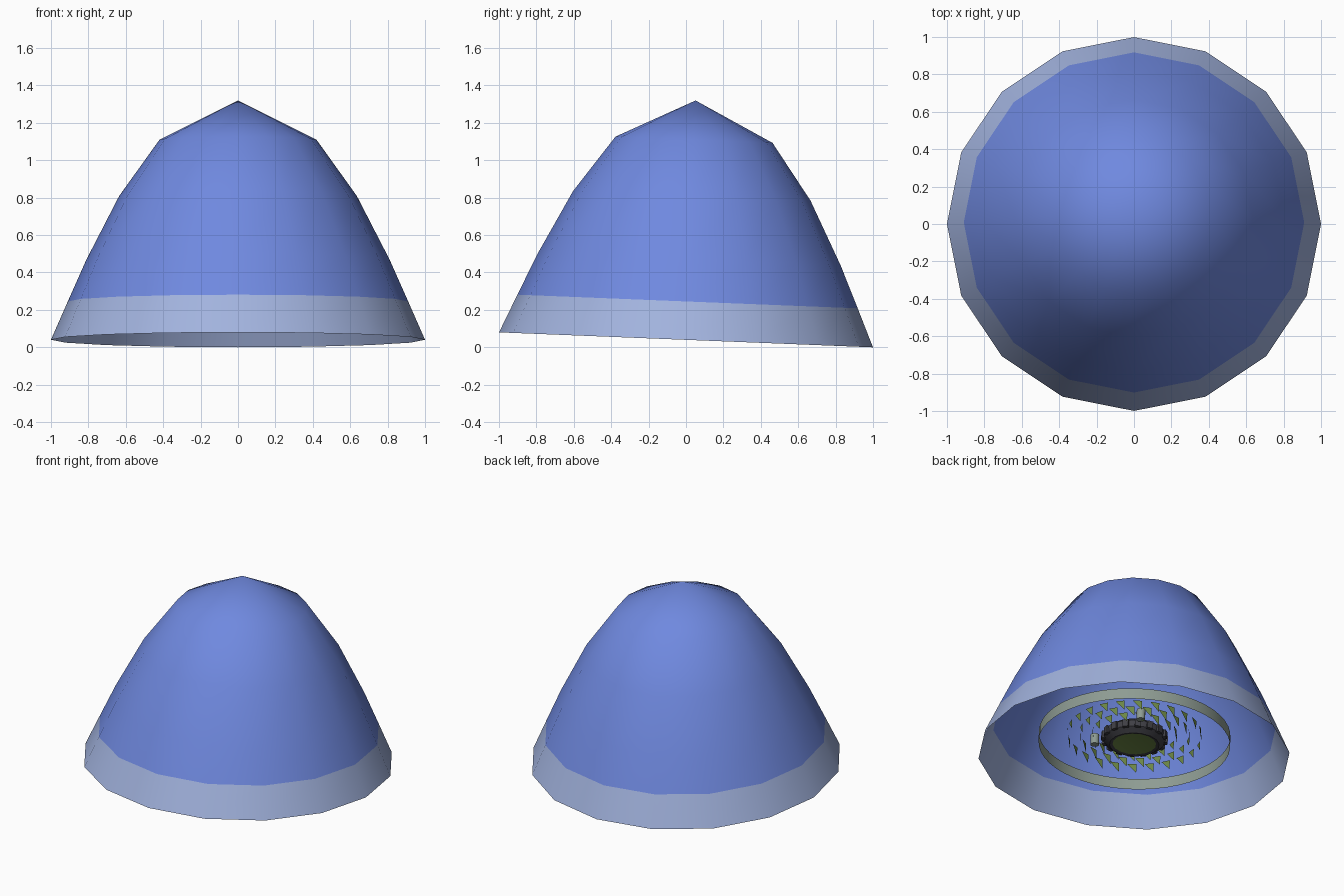
import bpy, bmesh, math
from mathutils import Matrix, Vector

cube = bpy.data.objects.get("Cube")
if cube:
    bpy.data.objects.remove(cube)

# The whole model leans slightly backward on its rim
LEAN = Matrix.Translation((0, 0, 0.04)) @ Matrix.Rotation(-0.04, 4, 'X')


def material(name, rgb):
    m = bpy.data.materials.new(name)
    m.use_nodes = True
    m.diffuse_color = (*rgb, 1)
    m.node_tree.nodes["Principled BSDF"].inputs["Base Color"].default_value = (*rgb, 1)
    return m


BLUE = material("blue", (0.16, 0.25, 0.74))
PALE = material("pale blue", (0.36, 0.45, 0.73))
GREY = material("green grey", (0.27, 0.33, 0.29))
OLIVE = material("olive", (0.15, 0.24, 0.06))
DARK = material("charcoal", (0.05, 0.05, 0.06))


def finish(name, bm, mats, smooth=None):
    mesh = bpy.data.meshes.new(name)
    bm.to_mesh(mesh)
    bm.free()
    for m in mats:
        mesh.materials.append(m)
    obj = bpy.data.objects.new(name, mesh)
    bpy.context.collection.objects.link(obj)
    obj.matrix_world = LEAN
    if smooth is not None:
        bpy.ops.object.select_all(action='DESELECT')
        obj.select_set(True)
        bpy.context.view_layer.objects.active = obj
        bpy.ops.object.shade_smooth_by_angle(angle=math.radians(smooth))
    return obj


def lathe(profile, sides, centre=(0, 0)):
    """Turn (radius, height) points about a vertical axis; radius 0 makes a tip."""
    bm = bmesh.new()
    rings = []
    for r, h in profile:
        count = sides if r > 0 else 1
        rings.append([bm.verts.new((centre[0] + r * math.cos(math.tau * i / sides),
                                    centre[1] + r * math.sin(math.tau * i / sides), h))
                      for i in range(count)])
    for low, high in zip(rings, rings[1:]):
        for i in range(sides):
            j = (i + 1) % sides
            loop = [low[i % len(low)], low[j % len(low)],
                    high[j % len(high)], high[i % len(high)]]
            bm.faces.new(list(dict.fromkeys(loop)))
    return bm


# Open dome with a pale band round the rim
bm = lathe([(1, 0), (0.91, 0.205), (0.81, 0.43), (0.635, 0.77), (0.42, 1.07), (0, 1.28)], 16)
for f in bm.faces:
    f.material_index = 0 if f.calc_center_median().z > 0.2 else 1
finish("dome", bm, [BLUE, PALE], 60)

# Thin hoop hanging inside
finish("inner_hoop", lathe([(0.614, 0.085), (0.614, 0.16)], 48), [GREY], 40)

# Rings of hanging teeth
bm = bmesh.new()
side = Vector((-0.77, 0.64, 0))
for radius, count in ((0.43, 24), (0.35, 20), (0.27, 16)):
    for i in range(count):
        a = math.tau * (i + 0.5) / count
        mid = Vector((radius * math.cos(a), radius * math.sin(a), 0.17))
        along = Vector((-math.sin(a), math.cos(a), 0))
        if along.dot(side) < 0:
            along.negate()
        half = along * 0.03
        corners = (mid - half, mid + half, mid + half - Vector((0, 0, 0.065)))
        bm.faces.new([bm.verts.new(c) for c in corners])
finish("teeth", bm, [OLIVE])

# Central hub with an olive underside and a knobbly rim
bm = lathe([(0, 0.085), (0.14, 0.085), (0.16, 0.08), (0.2, 0.11),
            (0.205, 0.15), (0.17, 0.18), (0, 0.18)], 16)
for f in bm.faces:
    c = f.calc_center_median()
    f.material_index = 1 if c.z < 0.1 and c.xy.length < 0.12 else 0
finish("hub", bm, [DARK, OLIVE], 30)

bm = bmesh.new()
for i in range(16):
    turn = Matrix.Rotation(math.tau * (i + 0.5) / 16, 4, 'Z')
    bmesh.ops.create_cube(bm, size=1, matrix=turn @ Matrix.Translation((0.195, 0, 0.13))
                          @ Matrix.Diagonal((0.035, 0.04, 0.05, 1)))
finish("hub_knobs", bm, [DARK])

# Pair of short posts beside the hub
for name, s in (("back_post", 1), ("front_post", -1)):
    finish(name, lathe([(0, 0.12), (0.028, 0.12), (0.028, 0.19), (0, 0.19)], 12,
                       (0.14, 0.23 * s)), [GREY], 40)
